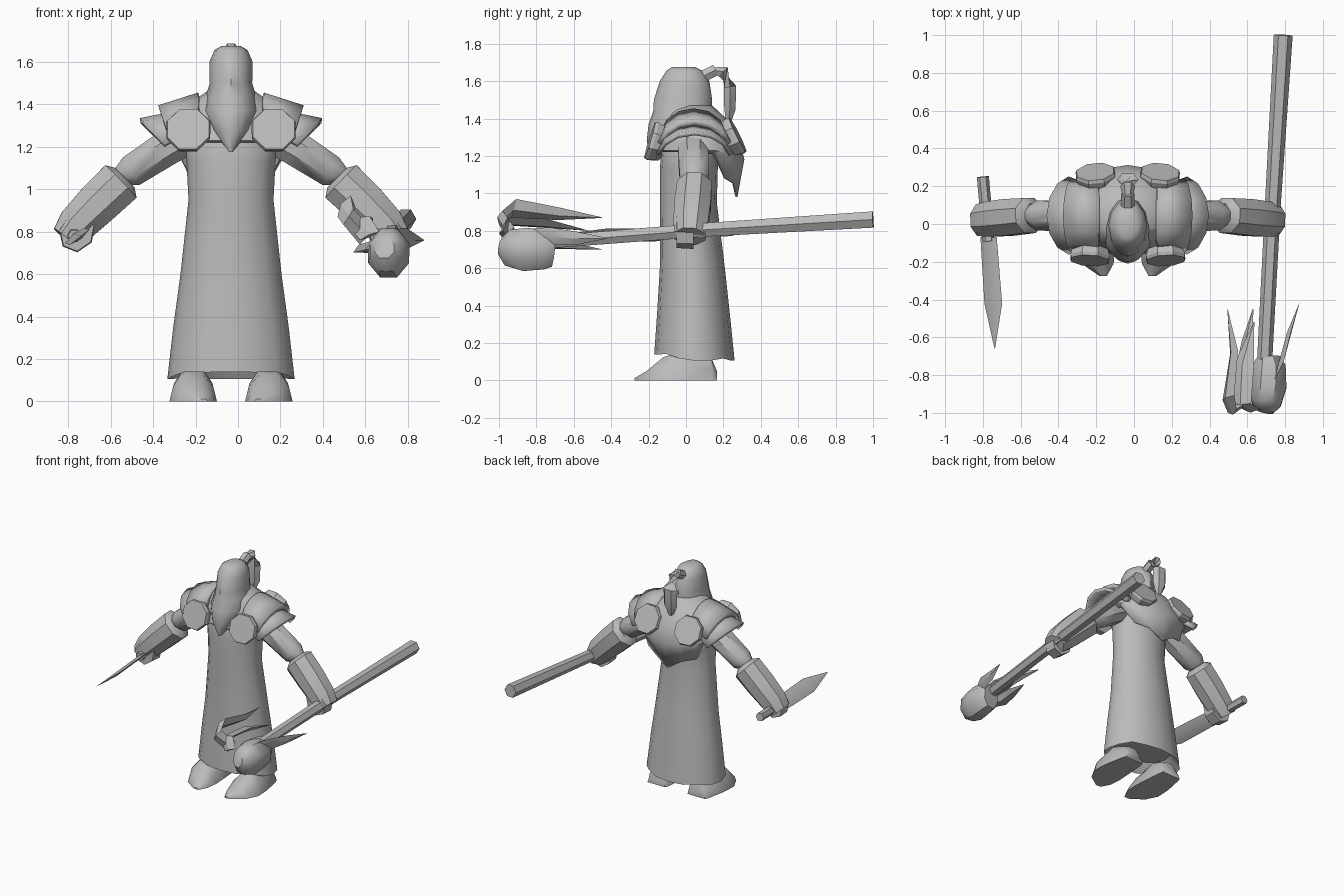
import bpy, bmesh, math
from mathutils import Vector, Matrix

CX = -0.033  # body mirror plane
mat = bpy.data.materials.new("plain grey")
mat.diffuse_color = (0.5, 0.5, 0.5, 1)


def finish(name, bm, offset=CX, mirror=1, thick=0, angle=40):
    for v in bm.verts:
        v.co.x = v.co.x * mirror + offset
    bmesh.ops.recalc_face_normals(bm, faces=bm.faces)
    me = bpy.data.meshes.new(name)
    bm.to_mesh(me)
    bm.free()
    ob = bpy.data.objects.new(name, me)
    bpy.context.collection.objects.link(ob)
    me.materials.append(mat)
    if thick:
        m = ob.modifiers.new("thickness", "SOLIDIFY")
        m.thickness, m.offset = thick, -1
    bpy.ops.object.select_all(action="DESELECT")
    ob.select_set(True)
    bpy.context.view_layer.objects.active = ob
    bpy.ops.object.shade_smooth_by_angle(angle=math.radians(angle))
    return ob


def loft(rings, closed=True, caps=(True, True)):
    bm = bmesh.new()
    vr = [[bm.verts.new(p) for p in r] for r in rings]
    n = len(vr[0])
    for a, b in zip(vr, vr[1:]):
        for i in range(n if closed else n - 1):
            j = (i + 1) % n
            bm.faces.new((a[i], a[j], b[j], b[i]))
    if closed and caps[0]:
        bm.faces.new(vr[0])
    if closed and caps[1]:
        bm.faces.new(vr[-1])
    return bm


def oval(z, rx, y0, y1, n=12, dz=lambda a: 0):
    """Horizontal ring, first point at the front."""
    out = []
    for i in range(n):
        a = 2 * math.pi * i / n
        out.append((rx * math.sin(a), (y0 + y1) / 2 - (y1 - y0) / 2 * math.cos(a), z + dz(i)))
    return out


def tube(path, radii, n=8, up=(0, 1, 0)):
    """Rings across a path; each radius is (along up, sideways)."""
    pts = [Vector(p) for p in path]
    rings = []
    for i, p in enumerate(pts):
        t = (pts[min(i + 1, len(pts) - 1)] - pts[max(i - 1, 0)]).normalized()
        side = t.cross(Vector(up)).normalized()
        u = side.cross(t)
        a, b = radii[i]
        rings.append([p + u * a * math.cos(k) + side * b * math.sin(k)
                      for k in [2 * math.pi * (j + .5) / n for j in range(n)]])
    return loft(rings)


def blade(name, path, widths, wdir, thick=0.012):
    """Flat tapering blade with a diamond section."""
    rings = []
    w = Vector(wdir).normalized()
    for i, p in enumerate(path):
        p = Vector(p)
        t = (Vector(path[min(i + 1, len(path) - 1)]) - Vector(path[max(i - 1, 0)])).normalized()
        nrm = t.cross(w).normalized() * thick * min(1, widths[i] * 30)
        rings.append([p + w * widths[i], p + nrm, p - w * widths[i], p - nrm])
    finish(name, loft(rings), 0, angle=30)


# Robe with a raised front hem and a recessed underside
hem = lambda i: 0.035 * max(0, math.cos(2 * math.pi * i / 16)) + (0.012 if i % 4 == 2 else 0)
finish("robe", loft([
    oval(0.2, 0.22, -0.11, 0.2, 16), oval(0.105, 0.3, -0.17, 0.26, 16, hem),
    oval(0.35, 0.272, -0.155, 0.235, 16), oval(0.6, 0.238, -0.14, 0.208, 16),
    oval(0.95, 0.2, -0.14, 0.165, 16), oval(1.13, 0.21, -0.14, 0.17, 16),
    oval(1.25, 0.235, -0.13, 0.18, 16), oval(1.4, 0.1, -0.08, 0.13, 16)]))

# Shoulder mantle, pointed and jagged at the back
def mantle_hem(i):
    back = max(0, -math.cos(2 * math.pi * i / 16))
    return -0.24 * back ** 1.5 + (0.045 if i % 2 and 4 < i < 12 else 0)

finish("mantle", loft([
    oval(1.47, 0.1, -0.1, 0.14, 16), oval(1.40, 0.2, -0.12, 0.215, 16),
    oval(1.31, 0.29, -0.14, 0.28, 16), oval(1.23, 0.315, -0.16, 0.312, 16, lambda i: 0.2 * mantle_hem(i)),
    oval(1.22, 0.29, -0.15, 0.275, 16, mantle_hem)], caps=(True, False)), thick=0.012)

# Hooded head running into a pointed beard
finish("head_and_beard", loft([
    oval(1.675, 0.045, -0.075, 0.05), oval(1.655, 0.078, -0.105, 0.09),
    oval(1.60, 0.102, -0.14, 0.125), oval(1.5, 0.1, -0.172, 0.14),
    oval(1.44, 0.118, -0.175, 0.14), oval(1.37, 0.132, -0.2, 0.12),
    oval(1.28, 0.088, -0.21, 0.0), oval(1.175, 0.008, -0.19, -0.15)]))

# Topknot and hanging tail of hair
finish("topknot", tube([(0, 0.06, 1.61), (0, 0.16, 1.66)], [(0.035, 0.035)] * 2, 6, (0, 0, 1)))
finish("hair_tail", tube(
    [(0, 0.13, 1.66), (0, 0.2, 1.65), (0, 0.235, 1.57), (0, 0.235, 1.45), (0, 0.225, 1.36)],
    [(0.015, 0.02), (0.04, 0.04), (0.038, 0.058), (0.035, 0.055), (0.01, 0.012)], 6, (0, -0.7, 0.7)))


def pad(x0, z0, x1, z1, drop, pull, r):
    """Arched shoulder plate running front to back."""
    inner, outer = [], []
    for k in range(-3, 4):
        a = k / 3 * math.radians(80)
        y, d = 0.045 + r * math.sin(a), 1 - math.cos(a)
        inner.append((x0, y * 0.9, z0 - d * drop))
        outer.append((x1 - pull * d, y, z1 - d * drop))
    return loft([inner, outer], closed=False)


for s, side in ((-1, "right"), (1, "left")):
    # Shoulder plates and round studs
    finish(side + "_upper_plate", pad(0.155, 1.455, 0.343, 1.395, 0.15, 0.05, 0.2), mirror=s, thick=0.035, angle=25)
    finish(side + "_lower_plate", pad(0.25, 1.37, 0.43, 1.335, 0.15, 0.14, 0.21), mirror=s, thick=0.025, angle=25)
    for part, c, d in (("front", (0.2, -0.165, 1.275), (0.06, -1, 0.3)),
                       ("back", (0.17, 0.25, 1.30), (0.1, 1, 0.5))):
        d = Vector(d).normalized()
        c = Vector(c)
        finish(f"{side}_{part}_stud", tube([c - d * 0.03, c + d * 0.012, c + d * 0.03],
               [(0.1, 0.1), (0.112, 0.112), (0.106, 0.106)], 8, (0, 0, 1)), mirror=s, angle=20)
    # Sleeve, flared cuff and fist
    finish(side + "_upper_arm", tube(
        [(0.2, 0.04, 1.25), (0.3, 0.04, 1.195), (0.47, 0.045, 1.085), (0.53, 0.045, 1.06)],
        [(0.09, 0.09), (0.088, 0.09), (0.085, 0.082), (0.045, 0.045)]), mirror=s)
    finish(side + "_forearm", tube(
        [(0.50, 0.045, 1.055), (0.52, 0.045, 1.035), (0.63, 0.035, 0.93), (0.73, 0.025, 0.83), (0.78, 0.02, 0.77)],
        [(0.07, 0.07), (0.10, 0.115), (0.105, 0.11), (0.10, 0.098), (0.09, 0.075)]), mirror=s)
    finish(side + "_fist", tube(
        [(0.725, -0.05, 0.80), (0.725, 0.04, 0.80)], [(0.095, 0.08), (0.1, 0.085)], 7, (0.4, 0, -1)), mirror=s)

    # Shoes, tapering to a low toe
    rings = []
    for y, cx, w, h in ((0.165, 0.17, 0.075, 0.05), (0.14, 0.17, 0.085, 0.11), (0.0, 0.178, 0.105, 0.16),
                        (-0.12, 0.178, 0.112, 0.125), (-0.21, 0.16, 0.085, 0.05), (-0.275, 0.13, 0.02, 0.012)):
        rings.append([(cx - w, y, 0), (cx - w * 0.85, y, h * 0.55), (cx - w * 0.4, y, h),
                      (cx + w * 0.4, y, h), (cx + w * 0.85, y, h * 0.55), (cx + w, y, 0)])
    finish(side + "_shoe", loft(rings), mirror=s)

# Dagger
finish("dagger_handle", tube([(-0.80, 0.25, 0.80), (-0.77, -0.09, 0.78)], [(0.032, 0.032)] * 2, 6, (0, 0, 1)), 0)
blade("dagger_blade", [(-0.77, -0.07, 0.78), (-0.745, -0.42, 0.775), (-0.737, -0.66, 0.78)],
      [0.055, 0.06, 0.002], (0.78, 0, 0.62))

# Staff with a lumpy head
finish("staff", tube([(0.79, 1.0, 0.86), (0.735, 0.1, 0.805), (0.685, -0.85, 0.73)],
                     [(0.05, 0.05), (0.042, 0.042), (0.038, 0.04)], 6, (0, 0, 1)), 0)
finish("staff_head", tube(
    [(0.71, -0.71, 0.69), (0.715, -0.75, 0.695), (0.71, -0.86, 0.70), (0.70, -0.95, 0.71), (0.69, -0.99, 0.72)],
    [(0.09, 0.07), (0.11, 0.095), (0.125, 0.105), (0.105, 0.085), (0.05, 0.05)], 8, (0, 0, 1)), 0)

# Claws and spikes sweeping back from the staff head
blade("upper_claw", [(0.60, -0.93, 0.78), (0.52, -0.99, 0.87), (0.50, -0.92, 0.92),
                     (0.53, -0.68, 0.89), (0.495, -0.45, 0.87)],
      [0.05, 0.045, 0.06, 0.04, 0.002], (0.5, 0.2, 0.8), 0.02)
blade("middle_claw", [(0.62, -0.98, 0.78), (0.57, -0.95, 0.85), (0.58, -0.75, 0.84), (0.635, -0.52, 0.80)],
      [0.05, 0.055, 0.06, 0.002], (0.9, 0, 0.4), 0.02)
blade("lower_claw", [(0.64, -0.9, 0.74), (0.58, -0.75, 0.725), (0.60, -0.62, 0.72), (0.63, -0.45, 0.70)],
      [0.05, 0.045, 0.035, 0.002], (0.8, 0, 0.5), 0.018)
blade("outer_spike", [(0.72, -0.85, 0.77), (0.78, -0.73, 0.77), (0.82, -0.58, 0.76), (0.875, -0.42, 0.76)],
      [0.04, 0.05, 0.035, 0.002], (0.25, 0, 1), 0.012)
